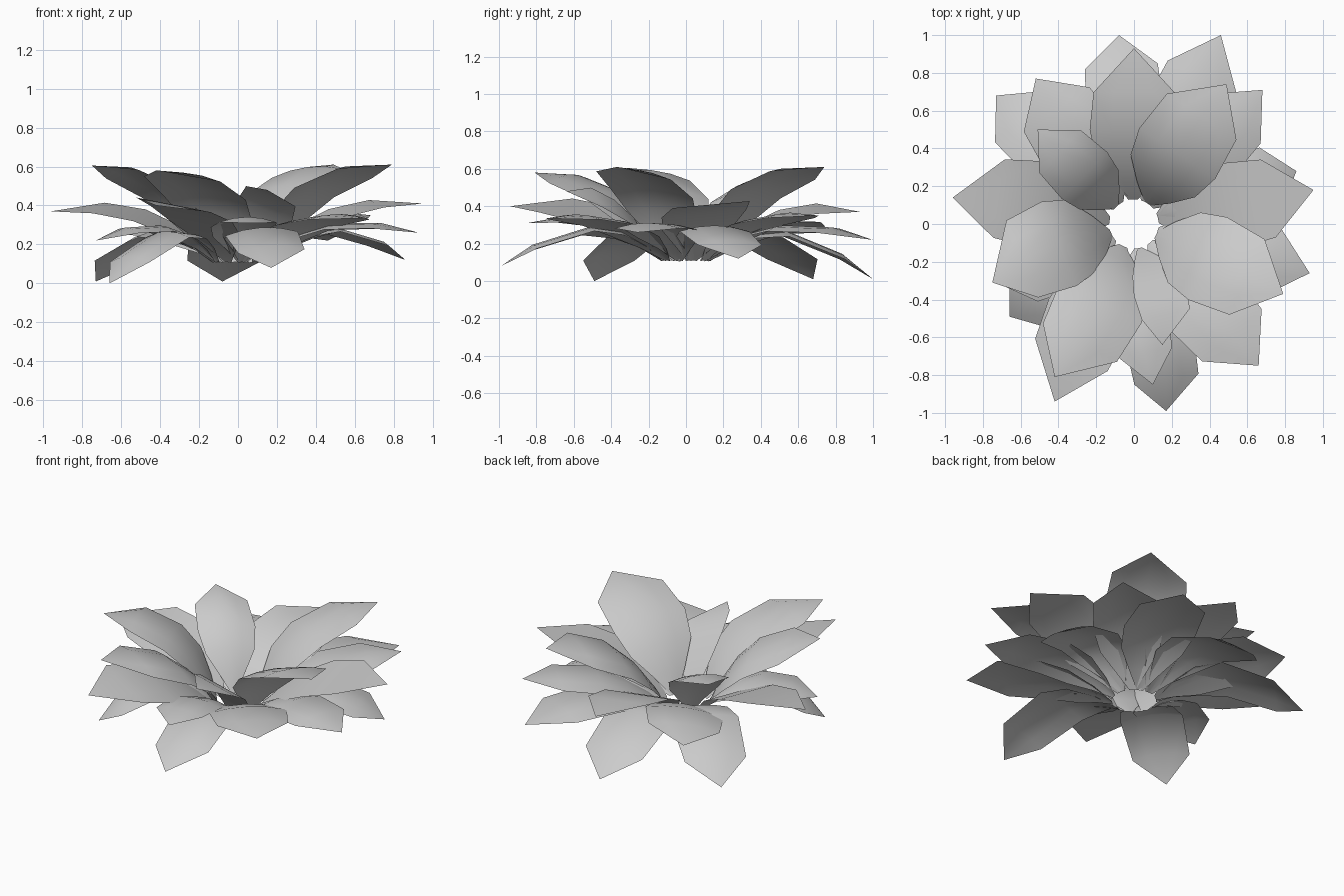
import bpy
from mathutils import Vector

cube = bpy.data.objects.get("Cube")
if cube:
    bpy.data.objects.remove(cube)

grey = bpy.data.materials.new("pale_grey")
grey.use_nodes = True
grey.diffuse_color = (0.6, 0.6, 0.6, 1)
grey.node_tree.nodes["Principled BSDF"].inputs["Base Color"].default_value = (0.6, 0.6, 0.6, 1)

COLUMNS = [-1, -0.5, 0, 0.5, 1]
BASE_RADIUS, BASE_HEIGHT = 0.13, 0.11


def leaf(name, tip, arch, bend_at, width, roll, skew, cup, shoulder):
    """Curved sheet from the centre ring to the tip.

    arch, bend_at: height and place of the bend; roll: sideways tilt; skew: sideways shift;
    cup: lift of the edges; shoulder: where the sides turn in to the tip.
    """
    tip = Vector(tip)
    out = Vector((tip.x, tip.y, 0)).normalized()
    side = Vector((-out.y, out.x, 0))
    base = out * BASE_RADIUS + Vector((0, 0, BASE_HEIGHT))
    reach = Vector((tip.x, tip.y, 0)).length
    bend = out * (BASE_RADIUS + bend_at * (reach - BASE_RADIUS)) + Vector((0, 0, arch))
    # Half-width at each step from stalk to shoulder
    outline = [(0, 0.02), (0.13, 0.1), (0.3, 0.195), (0.5, 0.23), (shoulder, 0.21)]
    verts, faces = [], []
    for t, half in outline:
        spine = base * (1 - t) ** 2 + bend * 2 * t * (1 - t) + tip * t * t
        spine += side * skew * min(1, t * 3)
        for c in COLUMNS:
            w = c * half * width
            verts.append(spine + side * w + Vector((0, 0, cup * c * c * half / 0.22 + roll * w)))
    verts.append(tip)
    n, rows = len(COLUMNS), len(outline)
    for r in range(rows - 1):
        for c in range(n - 1):
            i = r * n + c
            faces.append((i, i + n, i + n + 1, i + 1))
    last = (rows - 1) * n
    for c in range(n - 1):
        faces.append((last + c, len(verts) - 1, last + c + 1))
    mesh = bpy.data.meshes.new(name)
    mesh.from_pydata(verts, [], faces)
    mesh.materials.append(grey)
    mesh.shade_smooth()
    bpy.context.collection.objects.link(bpy.data.objects.new(name, mesh))


def ring(name, leaves, rise, bend_at, cup, shoulder):
    """One ring of leaves; rise gives the bend height from the tip height."""
    for i, (tip, width, roll, skew) in enumerate(leaves):
        leaf(f"{name}_leaf_{i + 1}", tip, rise(tip[2]), bend_at, width, roll, skew, cup, shoulder)


# Upper ring: rising leaves
ring("upper", [((0.49, 0.74, 0.61), 1.05, -0.1, 0.015), ((0.79, -0.37, 0.61), 1.05, -0.1, 0),
               ((-0.42, -0.81, 0.58), 1.05, -0.06, 0.035),
               ((-0.75, -0.31, 0.605), 1.05, 0.1, -0.055), ((-0.51, 0.5, 0.55), 0.75, 0, 0)],
     lambda z: z + 0.035, 0.31, -0.035, 0.78)

# Middle ring: nearly level leaves, slightly tilted
ring("middle", [((0.95, 0.18, 0.41), 1, 0.09, 0), ((0, 0.93, 0.37), 1.02, 0.13, 0),
                ((-0.96, 0.14, 0.37), 1, -0.13, -0.03), ((-0.42, -0.94, 0.4), 1, -0.18, -0.02),
                ((0.15, -0.64, 0.48), 0.62, -0.4, 0.055)],
     lambda z: 0.46, 0.42, 0, 0.74)

# Lower ring: gently drooping leaves
ring("lower", [((-0.52, 0.77, 0.26), 1, -0.15, 0), ((0.66, -0.75, 0.335), 1, 0, 0),
               ((0.68, 0.71, 0.35), 0.9, 0, 0), ((0.46, 1.0, 0.22), 0.95, 0, 0),
               ((0.1, -0.85, 0.31), 0.72, 0, -0.03), ((0.93, -0.26, 0.26), 0.88, 0, 0),
               ((-0.73, -0.31, 0.22), 0.85, 0, 0)],
     lambda z: 0.43, 0.42, -0.03, 0.78)

# Bottom ring: leaves arching over to the ground
ring("bottom", [((-0.08, 1.0, 0.01), 0.92, 0, 0), ((-0.73, 0.68, 0.01), 0.88, 0, 0),
                ((-0.66, -0.49, 0), 0.82, 0, 0), ((0.17, -0.99, 0.08), 0.82, 0.06, 0.03),
                ((0.86, 0.28, 0.12), 0.85, 0, 0)],
     lambda z: 0.48, 0.43, -0.03, 0.83)
